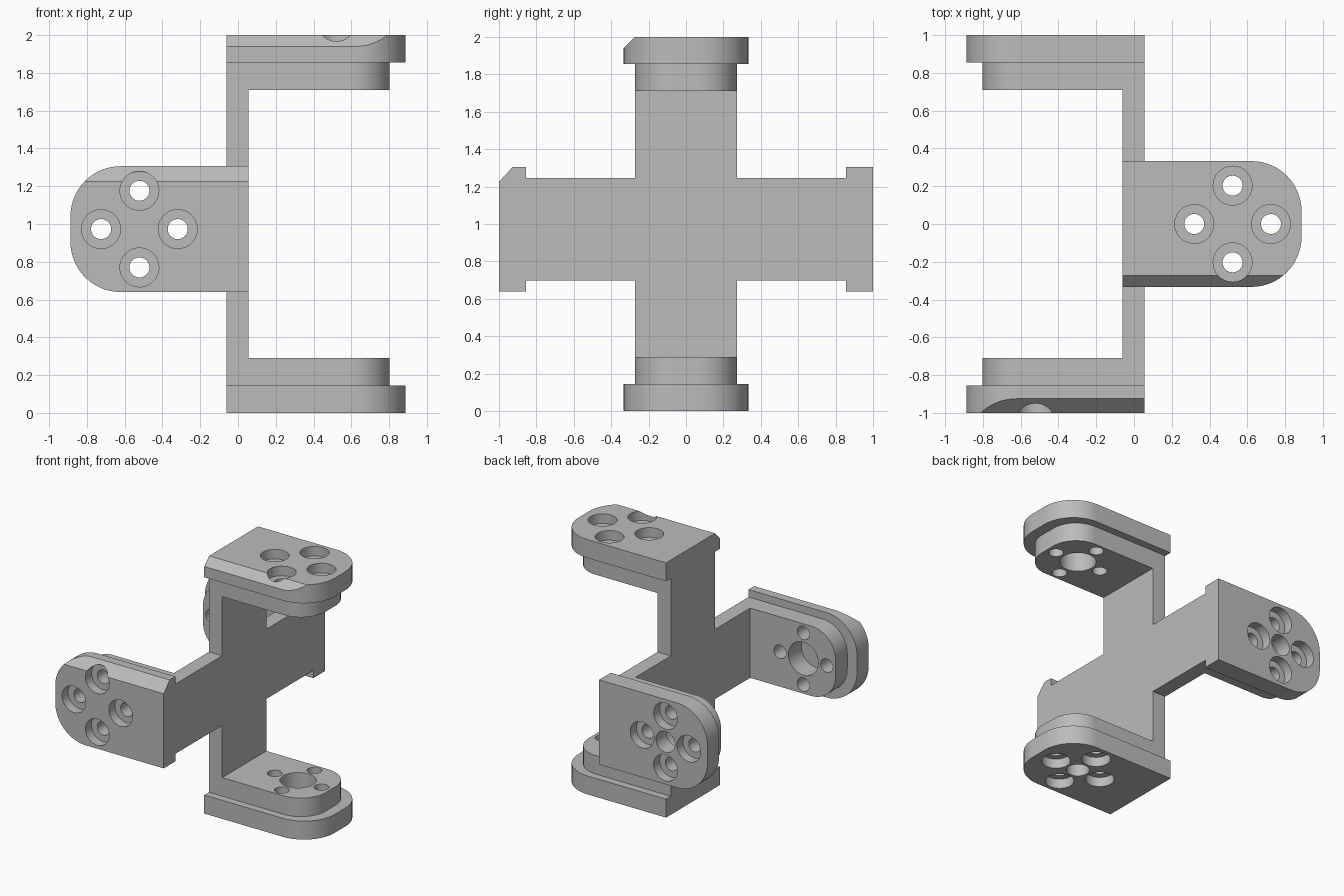
import bpy, bmesh
from math import sin, cos, pi, radians
from mathutils import Vector

cube = bpy.data.objects.get("Cube")
if cube:
    bpy.data.objects.remove(cube)

grey = bpy.data.materials.new("plain_grey")
grey.use_nodes = True
colour = (0.5, 0.5, 0.5, 1)
grey.diffuse_color = colour
grey.node_tree.nodes["Principled BSDF"].inputs["Base Color"].default_value = colour

PLATE_LOW, PLATE_HIGH = -0.06, 0.055    # wall thickness along x
MID = 0.973                             # height of the side arms
OUTER, DEPTH = 0.145, 0.29              # flange thickness, flange plus pad
HOLE_U = 0.522                          # centre of the bolt pattern


def make_object(name, bm):
    bmesh.ops.recalc_face_normals(bm, faces=bm.faces)
    mesh = bpy.data.meshes.new(name)
    bm.to_mesh(mesh)
    bm.free()
    mesh.materials.append(grey)
    obj = bpy.data.objects.new(name, mesh)
    bpy.context.collection.objects.link(obj)
    return obj


def prism(bm, outline, place, low, high):
    face = bm.faces.new([bm.verts.new(place(u, v, low)) for u, v in outline])
    top = bmesh.ops.extrude_face_region(bm, geom=[face])["geom"]
    shift = place(0, 0, high) - place(0, 0, low)
    bmesh.ops.translate(bm, vec=shift, verts=[g for g in top if isinstance(g, bmesh.types.BMVert)])


def rounded_tab(start, end, half, radius, steps=14):
    # Square at the wall, two rounded corners at the free end
    pts = [(start, -half)]
    for side, first in ((-1, -pi / 2), (1, 0)):
        for i in range(steps + 1):
            a = first + i * pi / 2 / steps
            pts.append((end - radius + radius * cos(a), side * (half - radius) + radius * sin(a)))
    return pts + [(start, half)]


def drill(bm, profile, u, v, place, sides=40):
    # Stepped round cutter from (radius, depth) pairs
    rings = [[bm.verts.new(place(u + r * cos(2 * pi * i / sides), v + r * sin(2 * pi * i / sides), w))
              for i in range(sides)] for r, w in profile]
    for a, b in zip(rings, rings[1:]):
        for i in range(sides):
            j = (i + 1) % sides
            bm.faces.new((a[i], a[j], b[j], b[i]))
    bm.faces.new(rings[0])
    bm.faces.new(rings[-1])


def cut(obj, cutter):
    mod = obj.modifiers.new("holes", "BOOLEAN")
    mod.operation, mod.solver, mod.object = "DIFFERENCE", "EXACT", cutter
    bpy.context.view_layer.update()
    graph = bpy.context.evaluated_depsgraph_get()
    mesh = bpy.data.meshes.new_from_object(obj.evaluated_get(graph))
    obj.modifiers.clear()
    obj.data = mesh


def mount(name, place, wall_back, wall_front, chamfer, axle):
    # Wide outer flange, with one long edge chamfered where asked
    bm = bmesh.new()
    prism(bm, rounded_tab(wall_back, 0.887, 0.333, 0.265), place, 0, OUTER)
    if chamfer:
        side, dv, dw = chamfer
        a, b = place(0, side * (0.333 - dv), 0), place(0, side * 0.333, dw)
        normal = (b - a).cross(place(1, 0, 0) - place(0, 0, 0))
        if normal.dot(place(0, side * 0.333, 0) - a) < 0:
            normal.negate()
        bmesh.ops.bisect_plane(bm, geom=bm.verts[:] + bm.edges[:] + bm.faces[:],
                               plane_co=a, plane_no=normal, clear_outer=True)
        bmesh.ops.holes_fill(bm, edges=[e for e in bm.edges if e.is_boundary])
    flange = make_object(name + "_flange", bm)

    # Narrower pad on the inner side
    bm = bmesh.new()
    prism(bm, rounded_tab(wall_front, 0.802, 0.274, 0.21), place, OUTER, DEPTH)
    pad = make_object(name + "_pad", bm)

    # Four counterbored bolt holes around a centre pocket
    bm = bmesh.new()
    bolt = [(0.103, -0.05), (0.103, 0.075), (0.053, 0.075), (0.053, 0.4)]
    for du, dv in ((1, 0), (-1, 0), (0, 1), (0, -1)):
        drill(bm, bolt, HOLE_U + 0.203 * du, 0.203 * dv, place)
    pocket = [(0.13, 0.13), (0.13, 0.4)]
    if axle:
        pocket = [(0.082, -0.05), (0.082, 0.13)] + pocket
    drill(bm, pocket, HOLE_U, 0, place)
    cutter = make_object(name + "_cutter", bm)
    cutter.hide_render = True
    for obj in (flange, pad):
        cut(obj, cutter)
    bpy.data.objects.remove(cutter)
    return [flange, pad]


# Cross-shaped wall between the four mounts
h = 0.274
y, low, high = 1 - OUTER, OUTER, 2 - OUTER
cross = [(-h, low), (h, low), (h, MID - h), (y, MID - h), (y, MID + h), (h, MID + h),
         (h, high), (-h, high), (-h, MID + h), (-y, MID + h), (-y, MID - h), (-h, MID - h)]
bm = bmesh.new()
prism(bm, cross, lambda u, v, w: Vector((w, u, v)), PLATE_LOW, PLATE_HIGH)
parts = [make_object("cross_wall", bm)]

# Upper and lower mounts reach to +x, front and back mounts to -x
parts += mount("top", lambda u, v, w: Vector((u, v, 2 - w)),
               PLATE_LOW, PLATE_HIGH, (-1, 0.06, 0.06), False)
parts += mount("bottom", lambda u, v, w: Vector((u, v, w)),
               PLATE_LOW, PLATE_HIGH, None, True)
parts += mount("front", lambda u, v, w: Vector((-u, w - 1, MID + v)),
               -PLATE_HIGH, -PLATE_LOW, (1, 0.08, 0.075), False)
parts += mount("back", lambda u, v, w: Vector((-u, 1 - w, MID + v)),
               -PLATE_HIGH, -PLATE_LOW, None, True)

# Smooth the rounded walls and keep the edges sharp
bpy.ops.object.select_all(action="DESELECT")
for obj in parts:
    obj.select_set(True)
bpy.context.view_layer.objects.active = parts[0]
bpy.ops.object.shade_smooth_by_angle(angle=radians(30))
